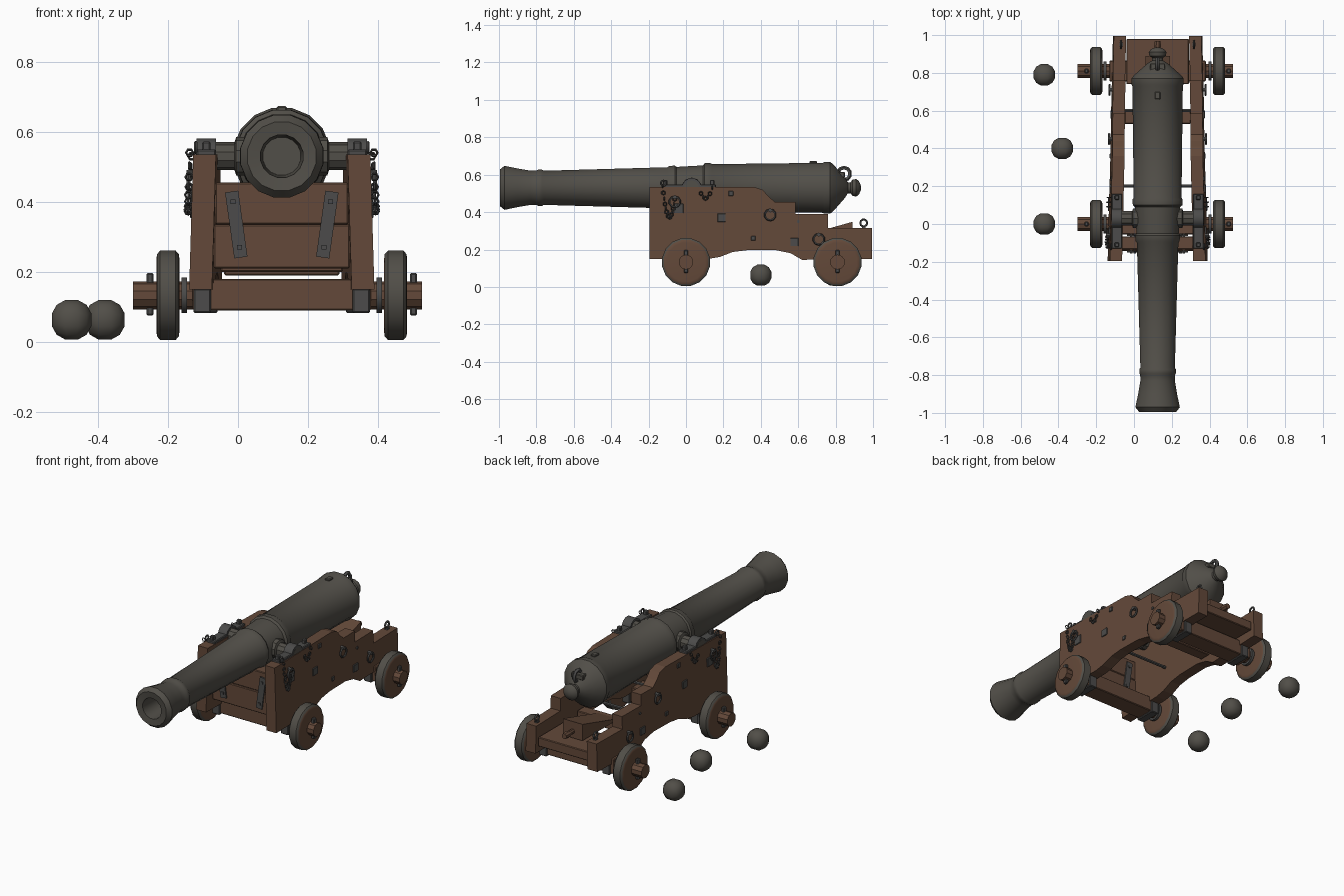
import bpy, bmesh, math
from mathutils import Vector, Matrix

cube = bpy.data.objects.get("Cube")
if cube:
    bpy.data.objects.remove(cube, do_unlink=True)

C = 0.125          # centre line of the gun
AXIS_Z = 0.53      # height of the bore
AXLES = (0.0, 0.81)
SIDES = ((-1, "right"), (1, "left"))


def material(name, rgb):
    m = bpy.data.materials.new(name)
    m.use_nodes = True
    m.diffuse_color = (*rgb, 1)
    m.node_tree.nodes["Principled BSDF"].inputs["Base Color"].default_value = (*rgb, 1)
    return m


IRON = material("dark iron", (0.083, 0.077, 0.065))
WOOD = material("brown wood", (0.125, 0.066, 0.041))
FITTING = material("fitting steel", (0.072, 0.071, 0.069))


def finish(name, bm, *mats, smooth=False):
    bmesh.ops.recalc_face_normals(bm, faces=bm.faces)
    mesh = bpy.data.meshes.new(name)
    bm.to_mesh(mesh)
    bm.free()
    for m in mats:
        mesh.materials.append(m)
    ob = bpy.data.objects.new(name, mesh)
    bpy.context.collection.objects.link(ob)
    if smooth:
        bpy.ops.object.select_all(action="DESELECT")
        ob.select_set(True)
        bpy.context.view_layer.objects.active = ob
        bpy.ops.object.shade_smooth_by_angle(angle=math.radians(35))
    return ob


def lathe(name, profile, centre, axis, sides, mat, smooth=True, rim=None):
    """Turn (distance, radius) pairs round the x or y axis; rim colours the tread."""
    bm = bmesh.new()
    rings = []
    for d, r in profile:
        ring = []
        for i in range(sides):
            a = math.tau * (i + 0.5) / sides
            p, q = r * math.cos(a), r * math.sin(a)
            co = (p, d, q) if axis == "y" else (d, p, q)
            ring.append(bm.verts.new(Vector(centre) + Vector(co)))
        rings.append(ring)
    for k, (a, b) in enumerate(zip(rings, rings[1:])):
        for i in range(sides):
            j = (i + 1) % sides
            f = bm.faces.new((a[i], a[j], b[j], b[i]))
            if rim and k in rim:
                f.material_index = 1
    bm.faces.new(rings[0])
    bm.faces.new(rings[-1])
    return finish(name, bm, mat, *([IRON] if rim else []), smooth=smooth)


def box(name, lo, hi, mat, bevel=0.004, turn=None):
    bm = bmesh.new()
    bmesh.ops.create_cube(bm, size=1)
    lo, hi = Vector(lo), Vector(hi)
    bmesh.ops.scale(bm, vec=hi - lo, verts=bm.verts)
    if bevel:
        bmesh.ops.bevel(bm, geom=bm.edges[:], offset=bevel, segments=1, affect="EDGES")
    if turn:
        bmesh.ops.rotate(bm, matrix=turn, verts=bm.verts)
    bmesh.ops.translate(bm, vec=(lo + hi) / 2, verts=bm.verts)
    return finish(name, bm, mat)


def prism(name, outline, place, mat):
    """Extrude a side outline between two skins given by place(y, z, skin)."""
    bm = bmesh.new()
    a, b = ([bm.verts.new(place(y, z, k)) for y, z in outline] for k in (0, 1))
    bm.faces.new(a)
    bm.faces.new(b)
    for i in range(len(a)):
        j = (i + 1) % len(a)
        bm.faces.new((a[i], a[j], b[j], b[i]))
    return finish(name, bm, mat)


def add_ring(bm, centre, major, minor, turn, n=10, m=5):
    rows = []
    for i in range(n):
        a = math.tau * i / n
        row = []
        for j in range(m):
            b = math.tau * j / m
            r = major + minor * math.cos(b)
            v = Vector((r * math.cos(a), r * math.sin(a), minor * math.sin(b)))
            row.append(bm.verts.new(Vector(centre) + turn @ v))
        rows.append(row)
    for i in range(n):
        for j in range(m):
            k, l = (i + 1) % n, (j + 1) % m
            bm.faces.new((rows[i][j], rows[k][j], rows[k][l], rows[i][l]))


FACE_X = Matrix.Rotation(math.pi / 2, 3, "Y")
FACE_Y = Matrix.Rotation(math.pi / 2, 3, "X")


def ring(name, centre, major, minor, turn):
    bm = bmesh.new()
    add_ring(bm, centre, major, minor, turn)
    return finish(name, bm, FITTING, smooth=True)


def inner(y, z=0.53):
    """Distance of a cheek's inner skin from the centre line."""
    return 0.188 - 0.028 * (y + 0.19) / 1.19 + 0.012 * (0.53 - z) / 0.4


def outer(y, z):
    return inner(y, z) + 0.065


# Barrel, with muzzle swell, reinforcing bands, breech and hollow bore
lathe("barrel", [
    (-0.86, 0.055), (-0.99, 0.062), (-0.995, 0.1), (-0.97, 0.12), (-0.9, 0.105), (-0.83, 0.093),
    (-0.8, 0.094), (-0.79, 0.099), (-0.77, 0.099), (-0.76, 0.093), (-0.1, 0.112), (-0.09, 0.119),
    (-0.06, 0.121), (-0.05, 0.114), (0.09, 0.122), (0.1, 0.134), (0.13, 0.135), (0.14, 0.129),
    (0.73, 0.136), (0.74, 0.141), (0.77, 0.141), (0.785, 0.13), (0.82, 0.09), (0.85, 0.055),
    (0.865, 0.03), (0.88, 0.03), (0.89, 0.044), (0.91, 0.048), (0.925, 0.036), (0.935, 0.012)],
    (C, 0, AXIS_Z), "y", 16, IRON)
ring("breech_ring", (C, 0.845, 0.605), 0.032, 0.011, FACE_X)
box("breech_ring_lug", (C - 0.04, 0.81, 0.585), (C + 0.04, 0.85, 0.615), IRON)
box("vent", (C - 0.015, 0.66, 0.65), (C + 0.015, 0.7, 0.673), IRON)
lathe("trunnions", [(-0.245, 0.04), (-0.135, 0.04), (-0.13, 0.055), (0.13, 0.055),
                    (0.135, 0.04), (0.245, 0.04)], (C, 0.03, AXIS_Z), "x", 10, IRON)

# Stepped cheeks with an arched underside
CHEEK = [(-0.195, 0.15), (-0.195, 0.535), (0.36, 0.535), (0.41, 0.52), (0.44, 0.485), (0.475, 0.455),
         (0.585, 0.455), (0.585, 0.39), (0.76, 0.39), (0.76, 0.315), (0.995, 0.315), (0.995, 0.15),
         (0.62, 0.145), (0.56, 0.18), (0.48, 0.197), (0.33, 0.197), (0.25, 0.187), (0.18, 0.16), (0.12, 0.15)]
for s, side in SIDES:
    def x_at(y, z, out=0.0):
        return C + s * (outer(y, z) + out)

    prism(side + "_cheek", CHEEK, lambda y, z, k: (C + s * (inner(y, z) + 0.065 * k), y, z), WOOD)

    # Trunnion cap and its strap
    mid = inner(0) + 0.032
    lathe(side + "_trunnion_cap", [(-0.028, 0.053), (0.028, 0.053)],
          (C + s * mid, 0.03, AXIS_Z), "x", 12, FITTING)
    box(side + "_cap_strap", (C + s * mid - 0.028, -0.13, 0.53), (C + s * mid + 0.028, 0.16, 0.549), FITTING)
    for y in (-0.11, 0.14):
        box(side + "_cap_bolt", (C + s * mid - 0.012, y - 0.012, 0.54),
            (C + s * mid + 0.012, y + 0.012, 0.572), FITTING)
    ring(side + "_key_ring", (x_at(-0.12, 0.55, -0.005), -0.12, 0.555), 0.014, 0.005, FACE_X)

    # Square bolt plates
    for y, z, w in ((-0.04, 0.42, 0.026), (0.19, 0.37, 0.022), (0.58, 0.24, 0.022),
                    (0.36, 0.26, 0.012), (0.24, 0.5, 0.013)):
        x = x_at(y, z)
        box(side + "_bolt_plate", (x - 0.006, y - w, z - w), (x + 0.006, y + w, z + w), FITTING, 0.002)

    # Tackle rings on eye bolts
    for y, z in ((0.45, 0.385), (0.71, 0.255), (-0.06, 0.455)):
        lathe(side + "_eye_bolt", [(-0.02, 0.011), (0.02, 0.011)],
              (x_at(y, z), y, z + 0.025), "x", 6, FITTING)
        ring(side + "_tackle_ring", (x_at(y, z, 0.014), y, z), 0.028, 0.006, FACE_X)
    x = C + s * (inner(0.95) + 0.032)
    ring(side + "_rear_eye", (x, 0.95, 0.342), 0.018, 0.006, FACE_Y @ FACE_X)
    lathe(side + "_rear_eye_stem", [(-0.01, 0.01), (0.01, 0.01)], (x, 0.95, 0.318), "y", 6, FITTING)

    # Hanging key chains, links alternating in direction
    for y0, z0, y1, z1, sag in ((-0.125, 0.54, -0.06, 0.47, 0.13), (0.14, 0.53, 0.08, 0.5, 0.04)):
        bm = bmesh.new()
        n = 16 if sag > 0.1 else 6
        for i in range(n):
            t = i / (n - 1)
            y = y0 + (y1 - y0) * t
            z = z0 + (z1 - z0) * t - sag * 4 * t * (1 - t)
            turn = FACE_X if i % 2 else FACE_Y
            add_ring(bm, (x_at(y, z, 0.012), y, z), 0.01, 0.0035, turn, 6, 4)
        finish(side + "_key_chain", bm, FITTING)

    # Wheels with iron tyres, axle ends and linch pins
    for y, end in zip(AXLES, ("front", "rear")):
        hub = (C + s * 0.325, y, 0.133)
        lathe(f"{side}_{end}_wheel", [(-0.033, 0.105), (-0.031, 0.12), (-0.022, 0.13), (0.022, 0.13),
                                      (0.031, 0.12), (0.033, 0.105)], hub, "x", 16, WOOD, rim=(1, 2, 3))
        lathe(f"{side}_{end}_axle_end", [(-0.1, 0.04), (0.075, 0.04)], hub, "x", 10, WOOD)
        lathe(f"{side}_{end}_axle_collar", [(-0.008, 0.052), (0.008, 0.052)],
              (C + s * 0.278, y, 0.133), "x", 12, FITTING)
        px = C + s * 0.376
        box(f"{side}_{end}_linch_pin", (px - 0.01, y - 0.012, 0.075), (px + 0.01, y + 0.012, 0.197), FITTING)
        u = C + s * (inner(y, 0.15) + 0.032)
        box(f"{side}_{end}_axle_clamp", (u - 0.025, y - 0.065, 0.082), (u + 0.025, y + 0.065, 0.152), FITTING)

    # Straps across both faces of the front transom
    lean = Matrix.Rotation(s * math.radians(8), 3, "Y")
    for y in (-0.146, -0.06):
        sx = C + s * 0.13
        box(side + "_transom_strap", (sx - 0.019, y - 0.004, 0.24), (sx + 0.019, y + 0.004, 0.43),
            FITTING, 0, lean)
        for z in (0.27, 0.4):
            bx = sx + s * (z - 0.335) * 0.14
            box(side + "_strap_bolt", (bx - 0.007, y - 0.009, z - 0.007),
                (bx + 0.007, y + 0.009, z + 0.007), FITTING, 0)

# Axle beams
for y, end in zip(AXLES, ("front", "rear")):
    box(end + "_axle_beam", (C - 0.255, y - 0.055, 0.09), (C + 0.255, y + 0.055, 0.18), WOOD)

# Front transom planks
box("upper_transom", (C - 0.19, -0.135, 0.335), (C + 0.19, -0.065, 0.455), WOOD)
box("lower_transom", (C - 0.195, -0.142, 0.21), (C + 0.195, -0.065, 0.335), WOOD)

# Rear bed, quoin wedge with its handle, and tie rods
box("rear_bed", (C - 0.165, 0.74, 0.19), (C + 0.165, 0.98, 0.245), WOOD)
box("bed_crossbar", (C - 0.175, 0.53, 0.2), (C + 0.175, 0.6, 0.255), WOOD)
prism("quoin", [(0.54, 0.25), (0.89, 0.25), (0.89, 0.348)],
      lambda y, z, k: (C + (0.065 if k else -0.065), y, z), WOOD)
lathe("quoin_handle", [(0.88, 0.014), (0.92, 0.014), (0.94, 0.02), (0.97, 0.016)],
      (C, 0, 0.29), "y", 8, WOOD)
for y, z in ((0.6, 0.35), (0.2, 0.3)):
    lathe("tie_rod", [(-0.245, 0.009), (0.245, 0.009)], (C, y, z), "x", 6, FITTING)

# Cannonballs, rounded from subdivided cubes
for x, y in ((-0.475, 0.79), (-0.38, 0.4), (-0.475, 0.0)):
    bm = bmesh.new()
    bmesh.ops.create_cube(bm, size=2)
    bmesh.ops.subdivide_edges(bm, edges=bm.edges[:], cuts=2, use_grid_fill=True)
    for v in bm.verts:
        v.co = v.co.normalized() * 0.062 + Vector((x, y, 0.063))
    finish("cannonball", bm, IRON, smooth=True)
